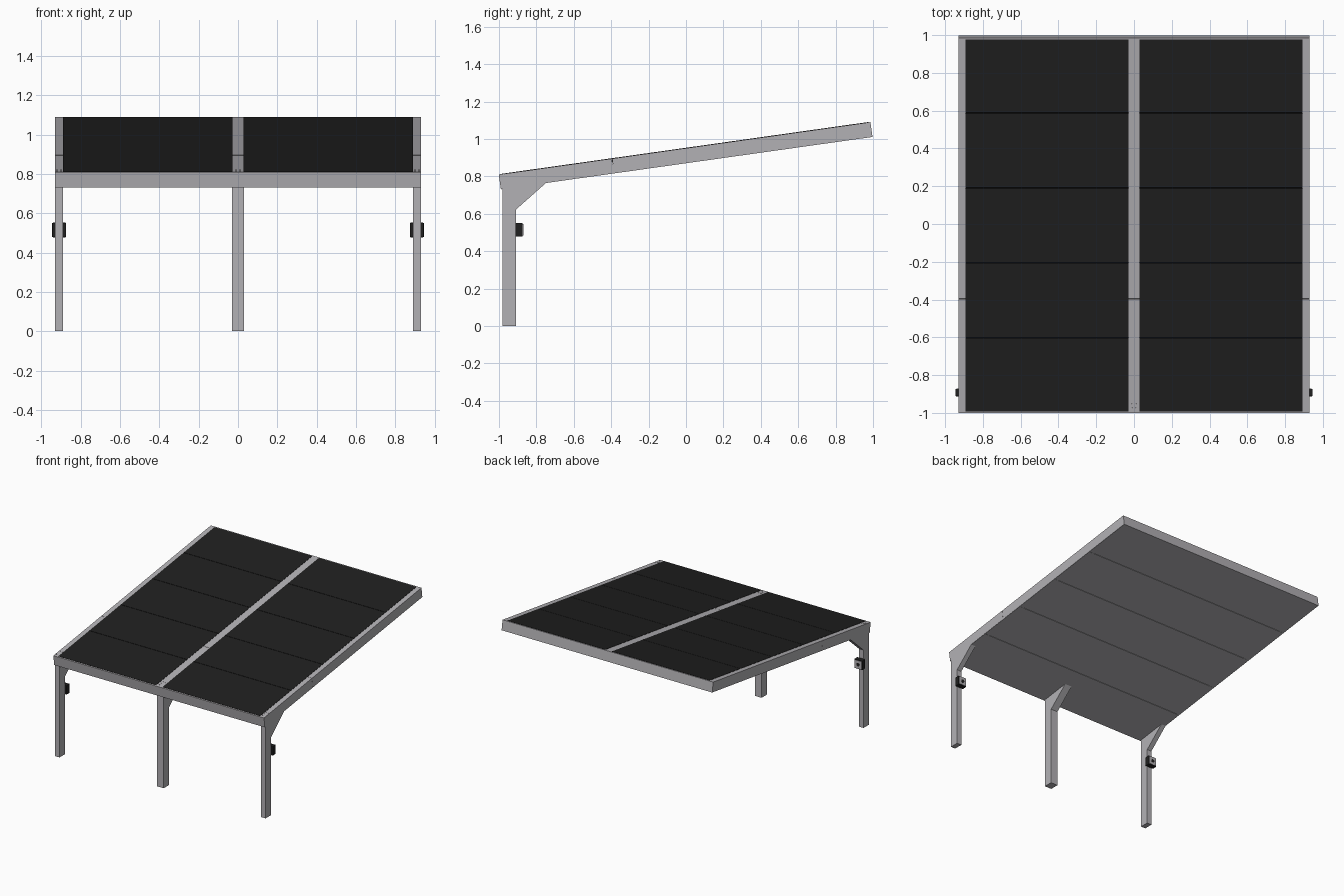
import bpy, bmesh, math
from mathutils import Matrix, Vector

if "Cube" in bpy.data.objects:
    bpy.data.objects.remove(bpy.data.objects["Cube"])


def material(name, rgb):
    m = bpy.data.materials.new(name)
    m.diffuse_color = (*rgb, 1)
    m.use_nodes = True
    m.node_tree.nodes["Principled BSDF"].inputs["Base Color"].default_value = m.diffuse_color
    return m


GREY = material("light grey metal", (0.45, 0.44, 0.46))
BLACK = material("black panel", (0.014, 0.014, 0.014))

# Roof frame: local y runs up the slope, local z is normal to it, 0 = top surface
RUN, RISE = 1.985, 0.28
LENGTH = math.hypot(RUN, RISE)
ROOF = Matrix.Translation((0, -1, 0.81)) @ Matrix.Rotation(math.atan2(RISE, RUN), 4, 'X')
THICK = 0.08


def finish(name, bm, mat, matrix=Matrix.Identity(4)):
    bmesh.ops.recalc_face_normals(bm, faces=bm.faces)
    me = bpy.data.meshes.new(name)
    bm.to_mesh(me)
    bm.free()
    me.materials.append(mat)
    ob = bpy.data.objects.new(name, me)
    ob.matrix_world = matrix
    bpy.context.collection.objects.link(ob)
    return ob


def box(name, x, y, z, mat, matrix=Matrix.Identity(4)):
    bm = bmesh.new()
    bmesh.ops.create_cube(bm, size=1)
    for v in bm.verts:
        v.co = Vector([(a[0] + a[1]) / 2 + c * (a[1] - a[0]) for a, c in zip((x, y, z), v.co)])
    return finish(name, bm, mat, matrix)


def cylinder(name, loc, r, depth, mat, rot=Matrix.Identity(4), matrix=Matrix.Identity(4), sides=12):
    bm = bmesh.new()
    bmesh.ops.create_cone(bm, cap_ends=True, segments=sides, radius1=r, radius2=r, depth=depth,
                          matrix=Matrix.Translation(loc) @ rot)
    return finish(name, bm, mat, matrix)


def prism(name, x0, x1, profile, mat):
    bm = bmesh.new()
    face = bm.faces.new([bm.verts.new((x0, y, z)) for y, z in profile])
    ext = bmesh.ops.extrude_face_region(bm, geom=[face])
    bmesh.ops.translate(bm, vec=(x1 - x0, 0, 0),
                        verts=[g for g in ext["geom"] if isinstance(g, bmesh.types.BMVert)])
    return finish(name, bm, mat)


columns = {"left": (-0.93, -0.89), "centre": (-0.03, 0.03), "right": (0.89, 0.93)}

for side, (x0, x1) in columns.items():
    # Post and triangular gusset
    box(side + "_post", (x0, x1), (-0.98, -0.91), (0, 0.755), GREY)
    prism(side + "_gusset", x0, x1,
          [(-0.912, 0.62), (-0.745, 0.768), (-0.745, 0.775), (-0.912, 0.755)], GREY)
    # Rail in two lengths with a fine joint
    low = -0.06 if side == "centre" else -0.079
    joint = 0.61
    box(side + "_rail_front", (x0, x1), (0, joint - 0.001), (low, 0), GREY, ROOF)
    box(side + "_rail_back", (x0, x1), (joint + 0.001, LENGTH), (low, 0), GREY, ROOF)
    # Bolt heads over the post
    xc = (x0 + x1) / 2
    for i in range(6):
        cylinder(side + "_bolt", (xc + (0.01 if i % 2 else -0.01), 0.025 + 0.022 * (i // 2), 0.001),
                 0.003, 0.003, GREY, matrix=ROOF, sides=8)

# End beams
box("front_beam", (-0.93, 0.93), (-0.001, 0.01), (-THICK, 0), GREY, ROOF)
box("back_beam", (-0.93, 0.93), (LENGTH - 0.01, LENGTH + 0.001), (-THICK, 0), GREY, ROOF)

# Roof boards: black panels on top, grey lining underneath
step = LENGTH / 5
for i in range(5):
    y = (max(i * step + 0.0015, 0.008), min((i + 1) * step - 0.0015, LENGTH - 0.008))
    for side, x in (("left", (-0.891, -0.029)), ("right", (0.029, 0.891))):
        box(side + "_panel", x, y, (-0.02, 0.002), BLACK, ROOF)
    box("lining_board", (-0.929, 0.929), y, (-THICK, -0.03), GREY, ROOF)

# Lamp boxes on the back of the outer posts
turn = Matrix.Rotation(math.pi / 2, 4, 'X')
for side, s in (("left", -1), ("right", 1)):
    c = s * 0.91
    case = box(side + "_lamp_case", (c - 0.036, c + 0.036), (-0.912, -0.873), (0.478, 0.552), BLACK)
    bev = case.modifiers.new("bevel", 'BEVEL')
    bev.width, bev.segments = 0.004, 2
    box(side + "_lamp_plate", (c - 0.031, c + 0.031), (-0.875, -0.870), (0.484, 0.546), GREY)
    cylinder(side + "_lamp_lens", (c, -0.870, 0.515), 0.014, 0.004, BLACK, turn, sides=20)
